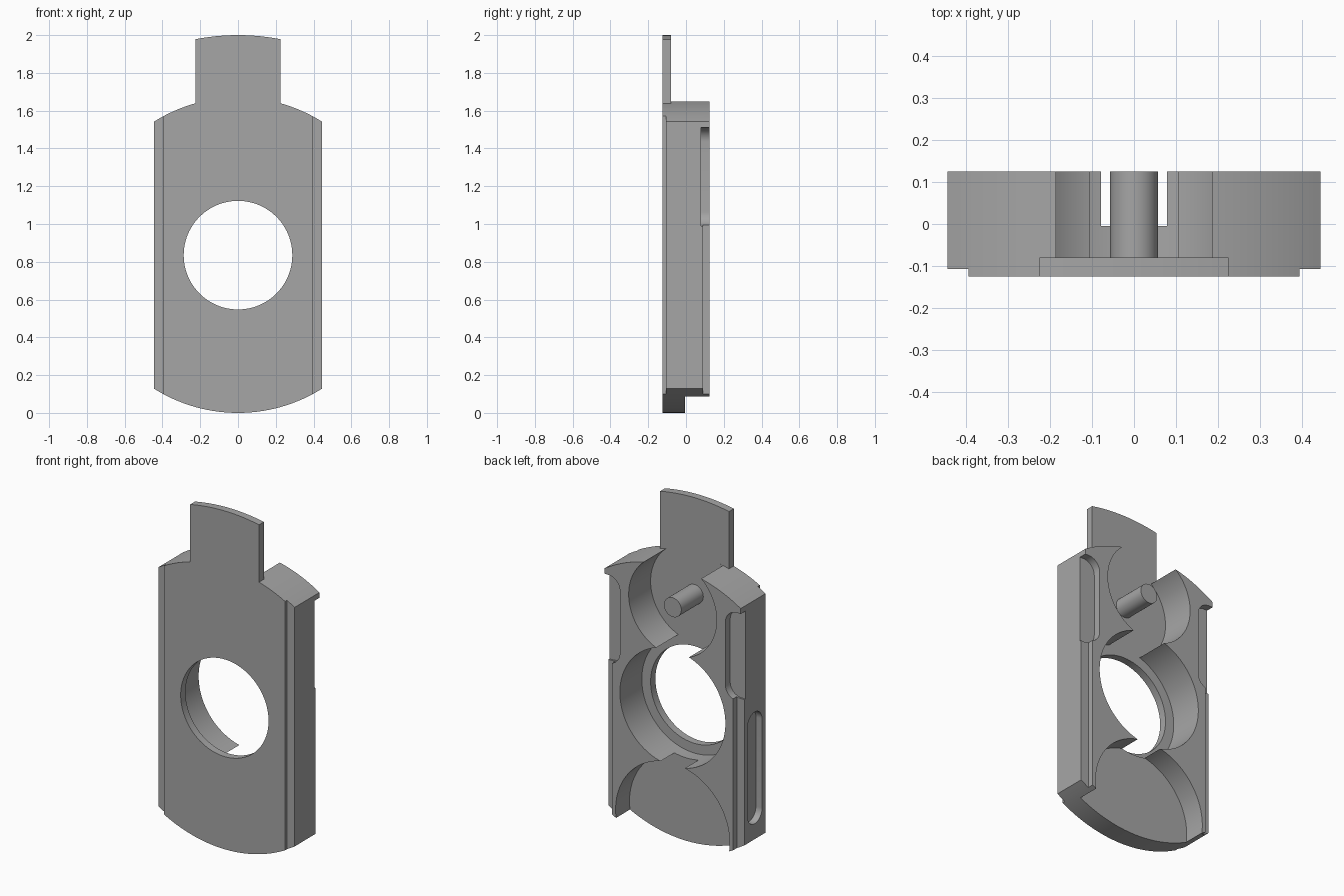
import bpy, bmesh
from math import sin, cos, asin, pi, radians

cube = bpy.data.objects.get("Cube")
if cube:
    bpy.data.objects.remove(cube, do_unlink=True)

grey = bpy.data.materials.new("plain grey")
grey.use_nodes = True
colour = (0.38, 0.38, 0.38, 1)
grey.diffuse_color = colour
grey.node_tree.nodes["Principled BSDF"].inputs["Base Color"].default_value = colour

CENTRE = 0.835   # height of the main hole, also the rim radius
HALF = 0.445     # half width of the body
BACK = 0.125
FLOOR = -0.08    # pocket floor, also the back of the tab


def arc(cu, cv, r, start, end, n):
    return [(cu + r * cos(start + (end - start) * i / n),
             cv + r * sin(start + (end - start) * i / n)) for i in range(n + 1)]


def circle(cv, r):
    return arc(0, cv, r, 0, 2 * pi, 96)[:-1]


def rounded(u0, u1, v0, v1, r):
    pts = []
    for k, (u, v) in enumerate([(u1 - r, v1 - r), (u0 + r, v1 - r),
                                (u0 + r, v0 + r), (u1 - r, v0 + r)]):
        pts += arc(u, v, r, k * pi / 2, (k + 1) * pi / 2, 12)
    return pts


def box(u0, u1, v0, v1):
    return [(u0, v0), (u1, v0), (u1, v1), (u0, v1)]


def prism(name, pts, a, b, along="y"):
    """Extrude a (side, height) outline from a to b along an axis."""
    bm = bmesh.new()
    place = (lambda u, v, d: (u, d, v)) if along == "y" else (lambda u, v, d: (d, u, v))
    rings = [[bm.verts.new(place(u, v, d)) for u, v in pts] for d in (a, b)]
    n = len(pts)
    bm.faces.new(rings[0])
    bm.faces.new(rings[1])
    for i in range(n):
        j = (i + 1) % n
        bm.faces.new((rings[0][i], rings[0][j], rings[1][j], rings[1][i]))
    bmesh.ops.remove_doubles(bm, verts=bm.verts, dist=1e-5)
    bmesh.ops.recalc_face_normals(bm, faces=bm.faces)
    mesh = bpy.data.meshes.new(name)
    bm.to_mesh(mesh)
    bm.free()
    mesh.materials.append(grey)
    obj = bpy.data.objects.new(name, mesh)
    bpy.context.collection.objects.link(obj)
    return obj


def activate(obj):
    bpy.ops.object.select_all(action="DESELECT")
    obj.select_set(True)
    bpy.context.view_layer.objects.active = obj


def cut(target, cutter):
    cutter.hide_render = True
    mod = target.modifiers.new("cut", "BOOLEAN")
    mod.operation = "DIFFERENCE"
    mod.solver = "EXACT"
    mod.object = cutter
    activate(target)
    bpy.ops.object.modifier_apply(modifier=mod.name)
    bpy.data.objects.remove(cutter, do_unlink=True)


# Body: a disc trimmed flat on both sides
t = asin(HALF / CENTRE)
outline = (arc(0, CENTRE, CENTRE, pi / 2 - t, pi / 2 + t, 48)
           + arc(0, CENTRE, CENTRE, 1.5 * pi - t, 1.5 * pi + t, 48))
body = prism("body", outline, -BACK, BACK)

# Round pockets in the back, then the through hole
for height, radius, floor in ((1.43, 0.2875, FLOOR), (CENTRE, 0.345, FLOOR),
                              (0.135, 0.373, -0.005)):
    cut(body, prism("pocket_cutter", circle(height, radius), floor, 0.3))
cut(body, prism("hole_cutter", circle(CENTRE, 0.2875), -0.3, 0.3))

# Stepped long edges and rounded edge notches on both sides
for s in (-1, 1):
    def mirrored(pts):
        return [(s * u, v) for u, v in pts]
    cut(body, prism("front_step", mirrored(box(0.395, 0.6, -0.2, 1.9)), -0.3, -0.107))
    cut(body, prism("back_step", mirrored(box(0.395, 0.6, -0.2, 1.2)), 0.09, 0.3))
    cut(body, prism("notch", mirrored(rounded(0.345, 0.6, 0.99, 1.51, 0.075)), 0.08, 0.3))

# Long slot in one side
cut(body, prism("slot", rounded(-0.075, 0.06, 0.22, 0.88, 0.0674), -0.6, -HALF + 0.04, "x"))

# Thin tab continuing the front plate upward
outer, inner = asin(0.225 / 1.165), asin(0.225 / CENTRE)
tab = prism("tab", arc(0, CENTRE, 1.165, pi / 2 - outer, pi / 2 + outer, 24)
            + arc(0, CENTRE, CENTRE, pi / 2 + inner, pi / 2 - inner, 24), -BACK, FLOOR)

# Pin standing in the upper pocket
pin = prism("pin", circle(1.43, 0.057), FLOOR - 0.01, BACK)

for obj in (body, tab, pin):
    activate(obj)
    bpy.ops.object.shade_smooth_by_angle(angle=radians(30))
